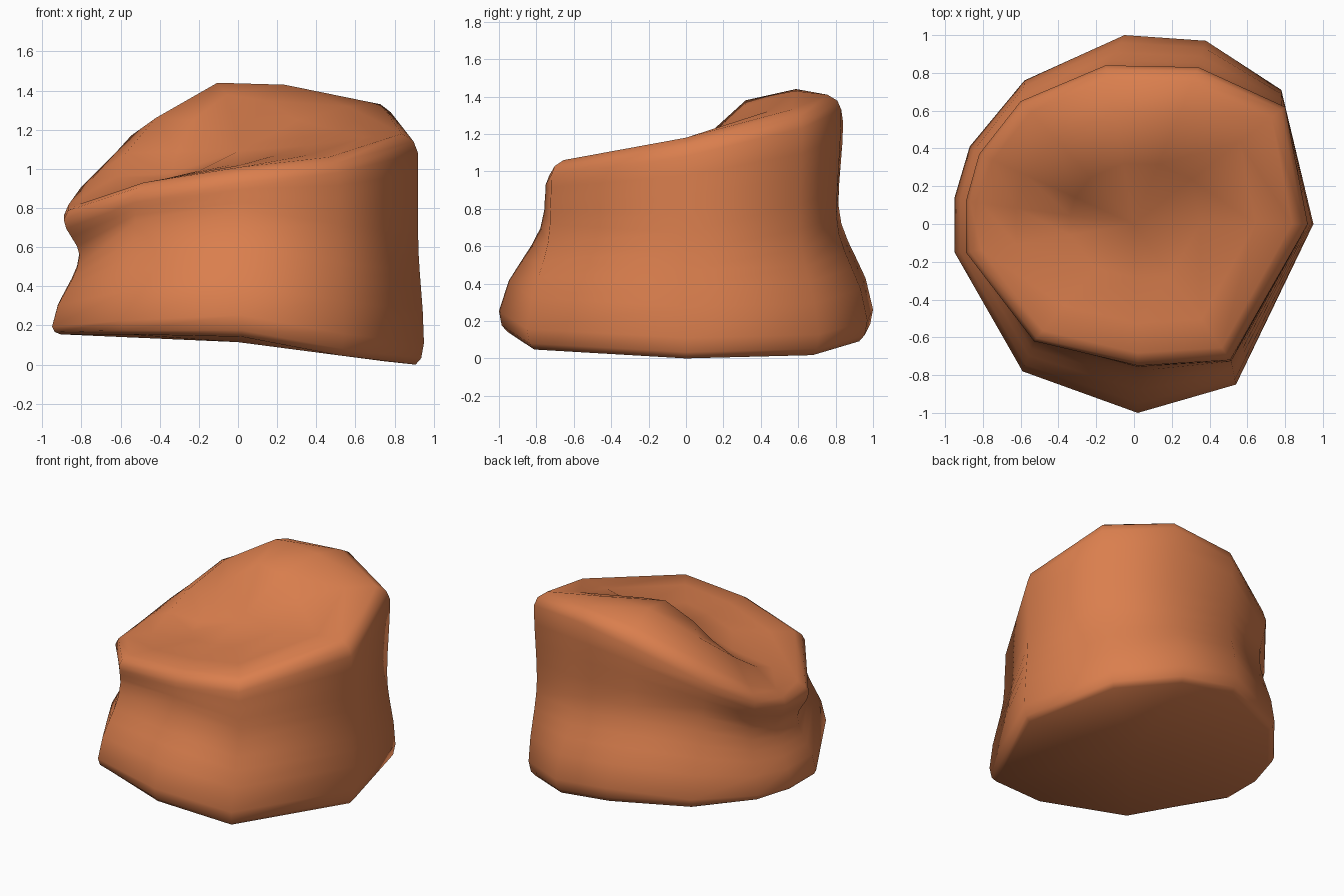
import bpy, bmesh

# Eleven columns around the body:
# foot x, y | rim x, y | rim z, lip z, mid-top z, inner-top z | waist pinch
COLS = [
    (0.95, 0.00, 0.92, 0.00, 1.08, 1.18, 1.16, 1.12, 1.00),
    (0.78, 0.71, 0.80, 0.62, 1.23, 1.33, 1.32, 1.25, 0.98),
    (0.38, 0.97, 0.34, 0.83, 1.33, 1.41, 1.43, 1.35, 0.97),
    (-0.05, 1.00, -0.15, 0.84, 1.26, 1.37, 1.44, 1.38, 0.97),
    (-0.58, 0.76, -0.60, 0.65, 1.05, 1.17, 1.26, 1.25, 0.95),
    (-0.87, 0.41, -0.82, 0.37, 0.85, 0.95, 1.08, 1.09, 0.92),
    (-0.95, 0.14, -0.89, 0.12, 0.76, 0.85, 0.96, 0.98, 0.91),
    (-0.95, -0.15, -0.89, -0.15, 0.74, 0.82, 0.88, 0.95, 0.91),
    (-0.59, -0.78, -0.53, -0.62, 0.86, 0.93, 0.95, 0.99, 0.99),
    (0.02, -1.00, 0.02, -0.75, 0.93, 1.01, 1.02, 1.03, 1.01),
    (0.54, -0.85, 0.51, -0.72, 0.98, 1.06, 1.07, 1.07, 1.01),
]


def lerp(a, b, t):
    return a + (b - a) * t


def ease(t):
    return t * t * (3 - 2 * t)


def column(bx, by, tx, ty, zt, zl, zm, zi, pinch):
    base = max(0.0, min(0.155, 0.115 - 0.125 * bx))
    base += 0.2 * max(0.0, abs(by) - 0.85)
    zo = base + min(0.11, 0.12 + 0.085 * bx)
    rise = 0.8 if by < -0.5 else 0.67
    zw = zo + min(0.56, rise * (zt - zo))
    # rounded foot
    pts = [(bx * 0.955, by * 0.955, base),
           (bx * 0.985, by * 0.985, lerp(base, zo, 0.3)),
           (bx, by, zo)]
    # flare up to the waist
    for u in (0.3, 0.5, 0.65, 0.82, 1.0):
        f = ease(u)
        pts.append((lerp(bx, tx * pinch, f), lerp(by, ty * pinch, f), lerp(zo, zw, u)))
    # waist out to the rim
    for u in (0.25, 0.5, 0.75, 1.0):
        s = lerp(pinch, 1.0, ease(u))
        pts.append((tx * s, ty * s, lerp(zw, zt, u)))
    # rounded lip and sunken top
    for s, z in ((0.975, lerp(zt, zl, 0.6)), (0.91, zl), (0.7, zm), (0.38, zi)):
        pts.append((tx * s, ty * s, z))
    return pts


bm = bmesh.new()
cols = [[bm.verts.new(p) for p in column(*c)] for c in COLS]
bottom = bm.verts.new((0, 0, 0.115))
top = bm.verts.new((0, 0, 1.09))
for i, a in enumerate(cols):
    b = cols[(i + 1) % len(cols)]
    for j in range(len(a) - 1):
        bm.faces.new((a[j], b[j], b[j + 1], a[j + 1]))
    bm.faces.new((a[-1], b[-1], top))
    bm.faces.new((b[0], a[0], bottom))
bmesh.ops.recalc_face_normals(bm, faces=bm.faces)
for f in bm.faces:
    f.smooth = True

mesh = bpy.data.meshes.new("stump_body")
bm.to_mesh(mesh)
bm.free()
body = bpy.data.objects.new("stump_body", mesh)
bpy.context.collection.objects.link(body)

clay = bpy.data.materials.new("clay_orange")
clay.diffuse_color = (0.7, 0.21, 0.075, 1)
mesh.materials.append(clay)
